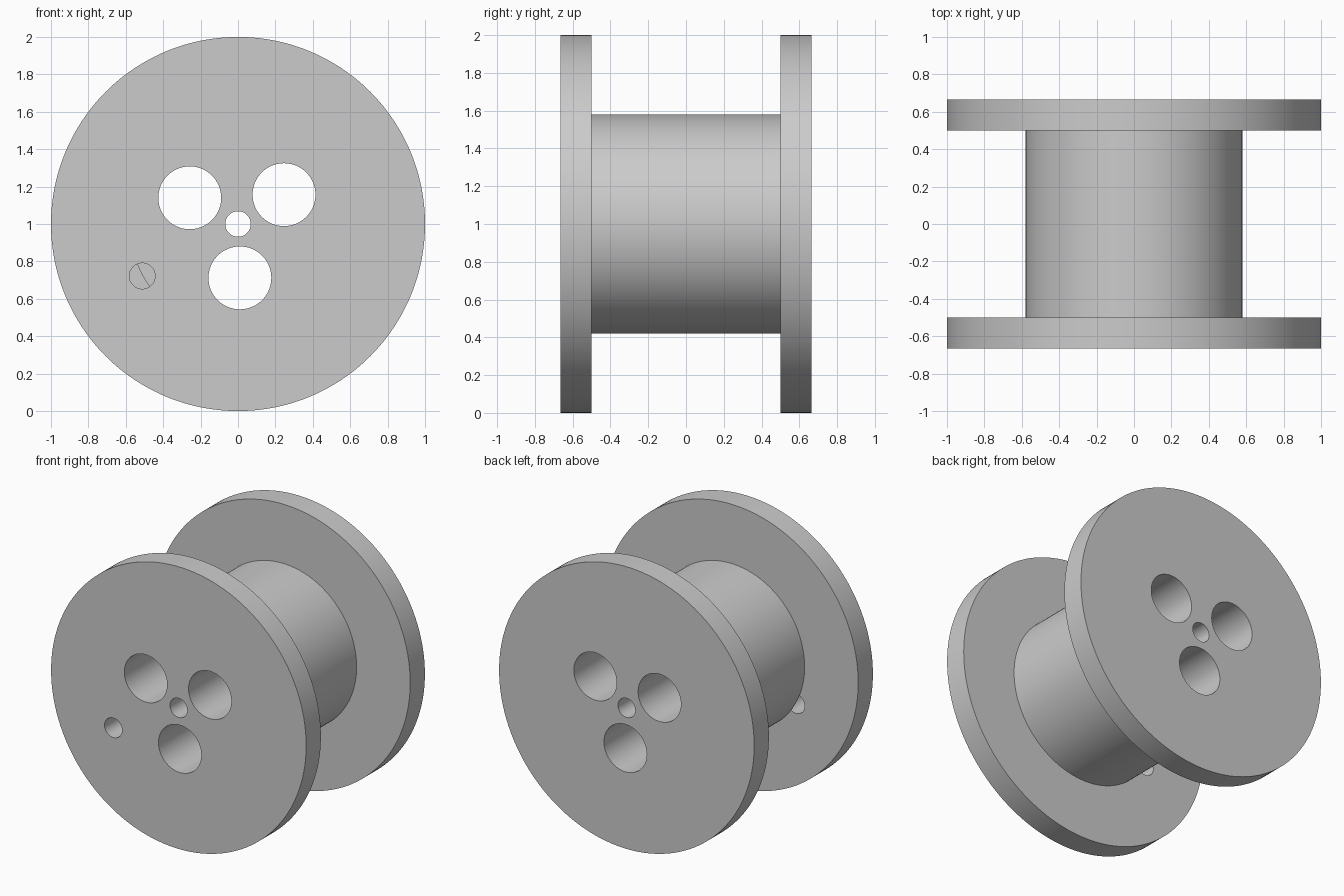
import bpy
from math import pi, radians

cube = bpy.data.objects.get("Cube")
if cube:
    bpy.data.objects.remove(cube, do_unlink=True)

grey = bpy.data.materials.new("plain grey")
grey.use_nodes = True
colour = (0.6, 0.6, 0.6, 1)
grey.diffuse_color = colour
grey.node_tree.nodes["Principled BSDF"].inputs["Base Color"].default_value = colour

AXIS_Z = 1.0
FLANGE_IN, FLANGE_OUT = 0.5, 0.665


def cylinder(name, radius, y0, y1, x=0, z=AXIS_Z, sides=128):
    """Cylinder lying along y, from y0 to y1."""
    bpy.ops.mesh.primitive_cylinder_add(
        vertices=sides, radius=radius, depth=y1 - y0,
        location=(x, (y0 + y1) / 2, z), rotation=(pi / 2, 0, 0))
    obj = bpy.context.object
    obj.name = name
    bpy.ops.object.transform_apply(location=True, rotation=True, scale=True)
    obj.data.materials.append(grey)
    return obj


def cut(part, cutters):
    """Bore each cutter out of the part."""
    bpy.context.view_layer.objects.active = part
    for cutter in cutters:
        mod = part.modifiers.new("bore", 'BOOLEAN')
        mod.operation = 'DIFFERENCE'
        mod.solver = 'EXACT'
        mod.object = cutter
        bpy.ops.object.modifier_apply(modifier=mod.name)


# Drum and the two flanges
drum = cylinder("drum", 0.58, -FLANGE_IN, FLANGE_IN)
front_flange = cylinder("front_flange", 1.0, -FLANGE_OUT, -FLANGE_IN, sides=192)
back_flange = cylinder("back_flange", 1.0, FLANGE_IN, FLANGE_OUT, sides=192)
parts = [drum, front_flange, back_flange]

# Axle hole and three large holes, right through the spool
holes = [(0, AXIS_Z, 0.068), (-0.258, 1.14, 0.168),
         (0.246, 1.157, 0.168), (0.01, 0.712, 0.168)]
bores = [cylinder("bore_cutter", r, -1, 1, x, z, 96) for x, z, r in holes]

# Small thread hole in the front flange only, at the drum's rim
thread = cylinder("thread_hole_cutter", 0.069, -0.8, -0.4, -0.512, 0.722, 64)

for part in parts:
    cut(part, bores)
cut(front_flange, [thread])

for cutter in bores + [thread]:
    bpy.data.objects.remove(cutter, do_unlink=True)

# Smooth walls, sharp rims
for part in parts:
    bpy.ops.object.select_all(action='DESELECT')
    part.select_set(True)
    bpy.context.view_layer.objects.active = part
    bpy.ops.object.shade_smooth_by_angle(angle=radians(30))
